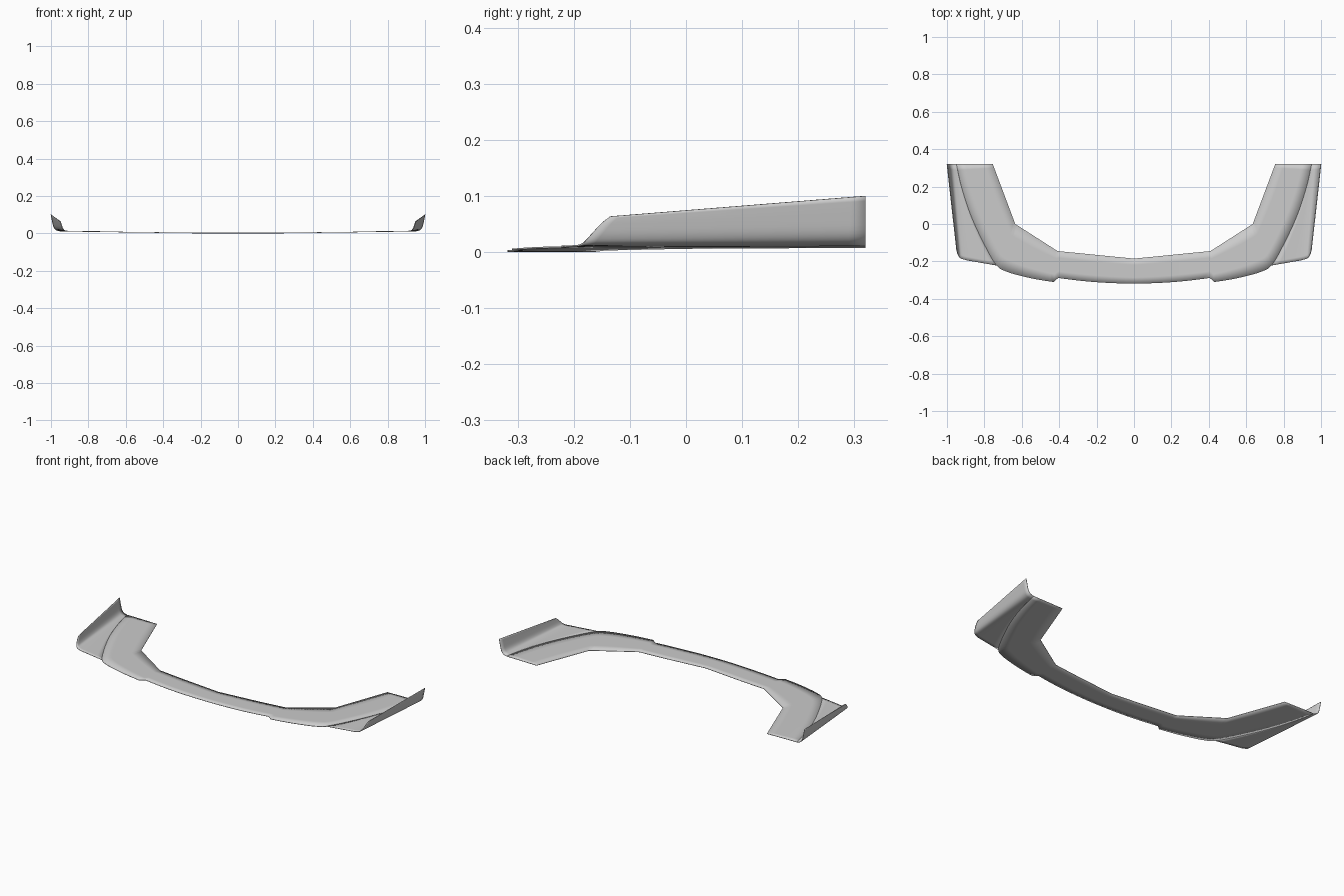
import bpy, bmesh, math
from mathutils import Vector

if "Cube" in bpy.data.objects:
    bpy.data.objects.remove(bpy.data.objects["Cube"])


def lerp(a, b, t):
    return a + (b - a) * t


def spline(pts, per):
    """Smooth curve through 2D points."""
    p = [Vector(q) for q in pts]
    p = [2 * p[0] - p[1]] + p + [2 * p[-1] - p[-2]]
    out = []
    for i in range(1, len(p) - 2):
        a, b, c, d = p[i - 1:i + 3]
        for k in range(per):
            t = k / per
            out.append(0.5 * (2 * b + (c - a) * t + (2 * a - 5 * b + 4 * c - d) * t * t
                              + (3 * b - a - 3 * c + d) * t ** 3))
    return out + [p[-2]]


def polyline(pts, per):
    out = []
    for a, b in zip(pts, pts[1:]):
        out += [Vector(a).lerp(Vector(b), k / per) for k in range(per)]
    return out + [Vector(pts[-1])]


def floor_z(x):
    t = min(max((x - 0.25) / 0.65, 0), 1)
    return 0.002 + 0.009 * t


def loft(name, rows):
    """Skin rows of points, mirror in x and give a thin thickness."""
    bm = bmesh.new()
    grid = [[bm.verts.new(p) for p in r] for r in rows]
    for r0, r1 in zip(grid, grid[1:]):
        for i in range(len(r0) - 1):
            bm.faces.new((r0[i], r0[i + 1], r1[i + 1], r1[i]))
    bmesh.ops.recalc_face_normals(bm, faces=bm.faces)
    if sum(f.normal.z for f in bm.faces) < 0:
        bmesh.ops.reverse_faces(bm, faces=bm.faces)
    me = bpy.data.meshes.new(name)
    bm.to_mesh(me)
    bm.free()
    ob = bpy.data.objects.new(name, me)
    bpy.context.collection.objects.link(ob)
    bpy.context.view_layer.objects.active = ob
    ob.select_set(True)
    bpy.ops.object.shade_smooth_by_angle(angle=math.radians(30))
    ob.select_set(False)
    mir = ob.modifiers.new("mirror", 'MIRROR')
    mir.merge_threshold = 0.0005
    sol = ob.modifiers.new("thickness", 'SOLIDIFY')
    sol.thickness = 0.003
    sol.offset = 0


# Flat splitter plate: front bow, notch, then the sweep back along the crease
bow = [Vector((0.405 * i / 10, -0.3185 + 0.185 * (0.405 * i / 10) ** 2)) for i in range(11)]
sweep = spline([(0.43, -0.31), (0.52, -0.296), (0.61, -0.276), (0.68, -0.255), (0.735, -0.222),
                (0.80, -0.11), (0.87, 0.04), (0.92, 0.19), (0.95, 0.32)], 4)
inner = polyline([(0, -0.185), (0.405, -0.145)], 10)
inner += polyline([(0.41, -0.144), (0.635, 0.0), (0.755, 0.32)], 16)
outer = bow + sweep
rows = []
for o, n in zip(outer, inner):
    row = [o.lerp(n, k / 4) for k in range(5)]
    rows.append([(p.x, p.y, floor_z(p.x)) for p in row])
loft("splitter_plate", rows)

# Side wing: floor from the crease outward, bending up into the end plate
front = spline([(0.895, -0.194, 0.011), (0.925, -0.184, 0.015), (0.937, -0.172, 0.028),
                (0.945, -0.152, 0.05), (0.949, -0.135, 0.0635)], 4)
back = spline([(0.952, 0.32, 0.012), (0.972, 0.32, 0.018), (0.985, 0.32, 0.034),
               (0.993, 0.32, 0.065), (1.0, 0.32, 0.100)], 4)
rows = []
for c in sweep[16:]:
    t = (c.y - sweep[16].y) / (0.32 - sweep[16].y)
    edge = [lerp(f, b, t) for f, b in zip(front, back)]
    start = Vector((c.x, c.y, floor_z(c.x) + 0.001))
    rows.append([start.lerp(edge[0], k / 4) for k in range(4)] + edge)
loft("side_wing", rows)
